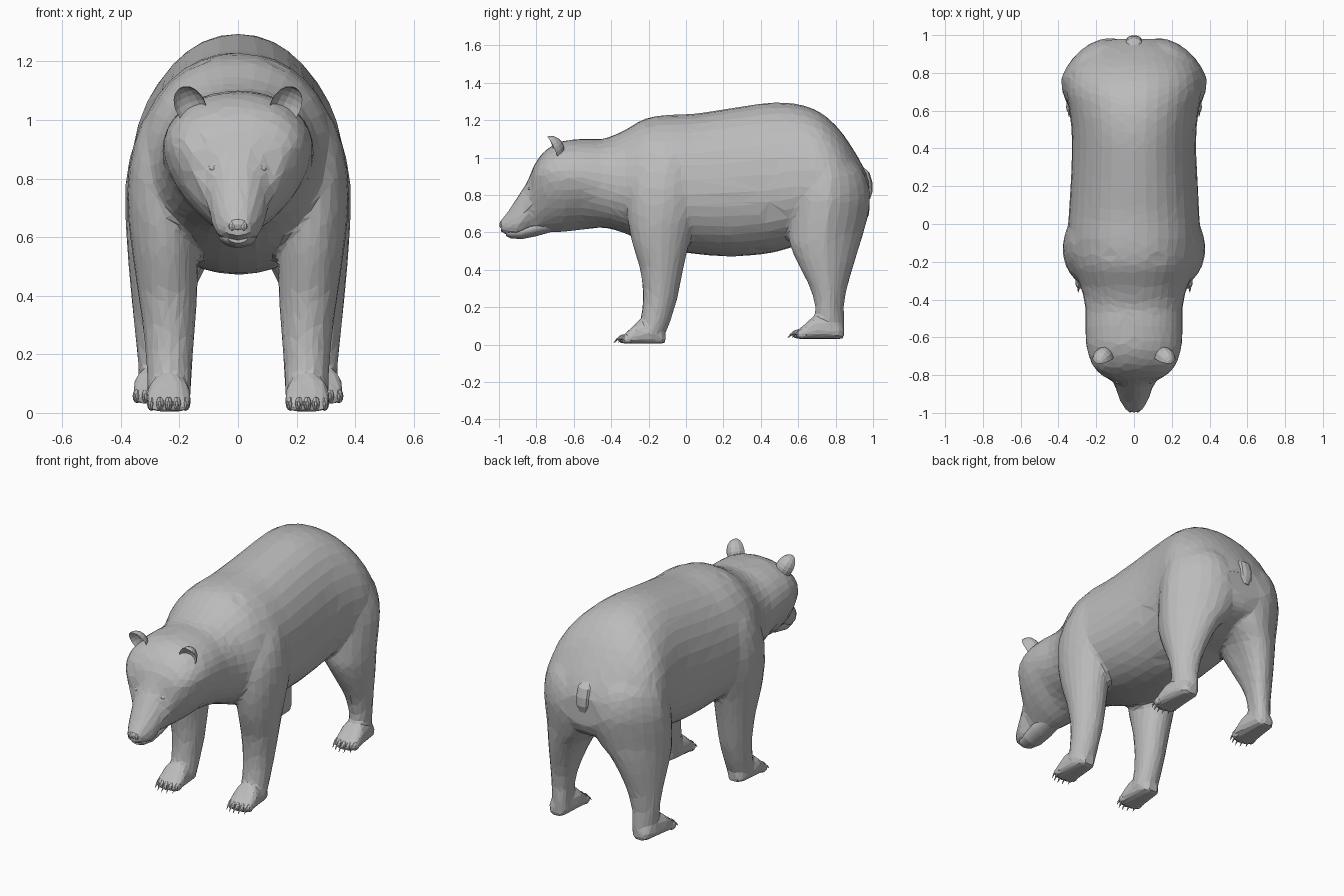
import bpy
import bmesh
import math
from mathutils import Vector, Matrix, Euler

default_cube = bpy.data.objects.get("Cube")
if default_cube:
    bpy.data.objects.remove(default_cube, do_unlink=True)

# One plain fur colour covers the whole animal
fur = bpy.data.materials.new("grey_fur")
fur.use_nodes = True
fur_colour = (0.5, 0.5, 0.5, 1.0)
fur.diffuse_color = fur_colour
shader = next(n for n in fur.node_tree.nodes if n.type == "BSDF_PRINCIPLED")
shader.inputs["Base Color"].default_value = fur_colour
shader.inputs["Roughness"].default_value = 0.9


def make_object(name, bm):
    """Turn a bmesh into a flat shaded, fur coloured object."""
    bmesh.ops.recalc_face_normals(bm, faces=bm.faces)
    mesh = bpy.data.meshes.new(name)
    bm.to_mesh(mesh)
    bm.free()
    mesh.materials.append(fur)
    obj = bpy.data.objects.new(name, mesh)
    bpy.context.collection.objects.link(obj)
    return obj


def loft(bm, rings):
    """Skin a closed tube through rings of points."""
    loops = [[bm.verts.new(p) for p in ring] for ring in rings]
    for a, b in zip(loops, loops[1:]):
        for i in range(len(a)):
            j = (i + 1) % len(a)
            bm.faces.new((a[i], a[j], b[j], b[i]))
    bm.faces.new(loops[0])
    bm.faces.new(loops[-1])


def flow(rows, steps=4):
    """Add in-between sections along a smooth curve through the rows."""
    padded = [rows[0], *rows, rows[-1]]
    result = []
    for a, b, c, d in zip(padded, padded[1:], padded[2:], padded[3:]):
        for k in range(steps):
            t = k / steps
            result.append([q + 0.5 * t * (r - p + t * (2 * p - 5 * q + 4 * r - s
                                                       + t * (3 * (q - r) + s - p)))
                           for p, q, r, s in zip(a, b, c, d)])
    return result + [rows[-1]]


def oval(count, power=1.0):
    """Points round a unit oval; a power under one makes it squarer."""
    for i in range(count):
        angle = math.tau * i / count
        c, s = math.cos(angle), math.sin(angle)
        yield (math.copysign(abs(c) ** power, c), math.copysign(abs(s) ** power, s))


def body_ring(y, low, high, width, widest, taper=1.0):
    """Upright egg-shaped section; a taper over one narrows the lower half."""
    mid = low + (high - low) * widest
    ring = []
    for u, v in oval(36):
        power = taper if v < 0 else 0.95
        u = math.copysign(abs(u) ** power, u)
        v = math.copysign(abs(v) ** power, v)
        ring.append((u * width, y, mid + v * (high - mid if v > 0 else mid - low)))
    return ring


def leg_ring(side, z, front, back, inner, outer, skew):
    """Level section of a leg; skew draws its rear towards the middle."""
    half = (outer - inner) / 2
    return [(side * (inner + half + half * (u - skew * max(v, 0))),
             (front + back) / 2 + v * (back - front) / 2, z)
            for u, v in oval(24)]


def foot_ring(side, y, low, high, x, half):
    """Upright section of a paw with a flat sole."""
    mid = low + (high - low) * 0.35
    return [(side * (x + u * half), y, mid + v * (high - mid if v > 0 else mid - low))
            for u, v in oval(14, 0.75)]


def ellipsoid(bm, centre, size, turn=(0, 0, 0), segments=12, rings=8):
    matrix = (Matrix.Translation(centre) @ Euler(turn).to_matrix().to_4x4()
              @ Matrix.Diagonal((*size, 1)))
    bmesh.ops.create_uvsphere(bm, u_segments=segments, v_segments=rings,
                              radius=1, matrix=matrix)


# Sections: y, underside, top, half width, height fraction of widest part
MUZZLE = [
    (-0.99, 0.603, 0.665, 0.04, 0.5), (-0.95, 0.585, 0.715, 0.066, 0.4),
    (-0.9, 0.58, 0.79, 0.088, 0.4),
]
HEAD = [
    (-0.855, 0.582, 0.86, 0.103, 0.45), (-0.83, 0.585, 0.915, 0.118, 0.55),
    (-0.805, 0.588, 0.97, 0.165, 0.76), (-0.75, 0.598, 1.04, 0.218, 0.7),
    (-0.66, 0.602, 1.088, 0.25, 0.62), (-0.55, 0.615, 1.1, 0.258, 0.57),
]
TRUNK = [
    (-0.44, 0.625, 1.102, 0.258, 0.52), (-0.34, 0.6, 1.14, 0.28, 0.45),
    (-0.22, 0.55, 1.207, 0.33, 0.42), (-0.1, 0.51, 1.228, 0.352, 0.42),
    (0.05, 0.485, 1.235, 0.345, 0.42), (0.25, 0.472, 1.265, 0.333, 0.42),
    (0.45, 0.49, 1.293, 0.328, 0.42), (0.6, 0.53, 1.285, 0.342, 0.42),
    (0.72, 0.55, 1.24, 0.362, 0.42), (0.82, 0.58, 1.15, 0.345, 0.42),
    (0.9, 0.61, 1.035, 0.285, 0.42), (0.95, 0.64, 0.945, 0.215, 0.45),
    (0.98, 0.7, 0.87, 0.13, 0.5),
]
# Legs: z, front, back, inner, outer
FORELEG = [
    (0.05, -0.27, -0.115, 0.16, 0.31), (0.12, -0.245, -0.085, 0.16, 0.31),
    (0.25, -0.23, -0.045, 0.15, 0.32), (0.4, -0.245, -0.015, 0.14, 0.34),
    (0.55, -0.29, 0.02, 0.135, 0.362), (0.7, -0.315, 0.065, 0.13, 0.377),
    (0.85, -0.31, 0.085, 0.13, 0.37), (1.0, -0.25, 0.06, 0.12, 0.325),
    (1.1, -0.18, 0.02, 0.1, 0.23),
]
HINDLEG = [
    (0.07, 0.685, 0.842, 0.215, 0.34), (0.12, 0.685, 0.848, 0.22, 0.34),
    (0.2, 0.69, 0.845, 0.215, 0.345), (0.3, 0.665, 0.86, 0.195, 0.355),
    (0.42, 0.605, 0.895, 0.155, 0.367), (0.52, 0.56, 0.925, 0.105, 0.376),
    (0.6, 0.545, 0.95, 0.04, 0.382), (0.7, 0.545, 0.975, 0.01, 0.386),
    (0.8, 0.555, 0.983, 0.02, 0.383), (0.92, 0.59, 0.95, 0.05, 0.355),
    (1.03, 0.65, 0.86, 0.1, 0.29),
]
# Paw sections: fraction of the length behind the toes, height, half width
PAW = [(0.0, 0.04, 0.066), (0.15, 0.07, 0.078), (0.38, 0.125, 0.076),
       (0.68, 0.12, 0.068), (0.9, 0.09, 0.056), (1.0, 0.06, 0.035)]
# Feet: toe y, length, sole z, x at heel, x at toes
FEET = {"front": (-0.345, 0.235, 0.004, 0.235, 0.237),
        "hind": (0.585, 0.26, 0.03, 0.275, 0.286)}

# Trunk, legs and paws fused into one skin
bm = bmesh.new()
spine = [(*row, taper) for rows, taper in ((MUZZLE, 0.9), (HEAD, 1.25), (TRUNK, 0.95))
         for row in rows]
loft(bm, [body_ring(*row) for row in flow(spine)])
for side in (-1, 1):
    for leg, skew in ((FORELEG, 0.1), (HINDLEG, 0.38)):
        loft(bm, [leg_ring(side, *row, skew) for row in flow(leg)])
    for toe_y, length, sole, heel_x, toe_x in FEET.values():
        loft(bm, [foot_ring(side, toe_y + t * length, sole, sole + height,
                            toe_x + (heel_x - toe_x) * t, half) for t, height, half in PAW])
    # Brow
    ellipsoid(bm, (side * 0.085, -0.79, 0.888), (0.045, 0.04, 0.03))
body = make_object("body", bm)
fuse = body.modifiers.new("fuse", "REMESH")
fuse.mode = "VOXEL"
fuse.voxel_size = 0.011
soften = body.modifiers.new("soften", "SMOOTH")
soften.factor = 0.5
soften.iterations = 9
facet = body.modifiers.new("facet", "DECIMATE")
facet.ratio = 0.03
facet.use_symmetry = True
facet.symmetry_axis = "X"

# Toes and claws
for place, (toe_y, length, sole, heel_x, toe_x) in FEET.items():
    for side, hand in ((1, "left"), (-1, "right")):
        toes, claws = bmesh.new(), bmesh.new()
        for i in range(-2, 3):
            x = side * (toe_x + i * 0.029)
            y = toe_y + 0.012 + 0.006 * i * i
            ellipsoid(toes, (x, y, sole + 0.027), (0.016, 0.032, 0.024), segments=8, rings=6)
            # Hooked claw
            path = [(0, 0.034, 0.009), (-0.025, 0.026, 0.006), (-0.042, 0.006, 0.001)]
            loft(claws, [[(x + u * r, y - 0.012 + dy, sole + dz + v * r)
                          for u, v in oval(5)] for dy, dz, r in path])
        make_object(f"{place}_{hand}_toes", toes)
        make_object(f"{place}_{hand}_claws", claws)

# Lower jaw, leaving the mouth line above it
bm = bmesh.new()
loft(bm, [body_ring(*row) for row in (
    (-0.962, 0.58, 0.612, 0.034, 0.6), (-0.94, 0.569, 0.62, 0.05, 0.6),
    (-0.88, 0.564, 0.63, 0.064, 0.6), (-0.8, 0.58, 0.66, 0.07, 0.6),
    (-0.7, 0.608, 0.67, 0.06, 0.6))])
make_object("lower_jaw", bm)

# Nose pad with nostril rims
bm = bmesh.new()
ellipsoid(bm, (0, -0.972, 0.643), (0.038, 0.026, 0.026), segments=10, rings=6)
for side in (-1, 1):
    ellipsoid(bm, (side * 0.02, -0.985, 0.637), (0.013, 0.013, 0.015), segments=8, rings=6)
make_object("nose", bm)

for side, hand in ((1, "left"), (-1, "right")):
    # Almond eyelids with the eyeball showing through
    bm = bmesh.new()
    ellipsoid(bm, (side * 0.088, -0.826, 0.834), (0.032, 0.014, 0.014),
              (0, side * 0.15, side * 0.5), segments=10, rings=6)
    make_object(f"{hand}_eyelids", bm)
    bm = bmesh.new()
    ellipsoid(bm, (side * 0.085, -0.832, 0.834), (0.014, 0.013, 0.01), segments=10)
    make_object(f"{hand}_eye", bm)

    # Cupped ear: the front of a flattened ball is pushed in
    bm = bmesh.new()
    bmesh.ops.create_uvsphere(bm, u_segments=14, v_segments=10, radius=1)
    place = (Matrix.Translation((side * 0.163, -0.702, 1.05))
             @ Euler((0.4, side * 0.35, side * 0.2)).to_matrix().to_4x4())
    for v in bm.verts:
        depth = v.co.y * 0.065 if v.co.y > 0 else -v.co.y * 0.045
        v.co = place @ Vector((v.co.x * 0.054, depth - 0.015, v.co.z * 0.075))
    make_object(f"{hand}_ear", bm)

# Short tail hanging against the rump
bm = bmesh.new()
tail_path = [(0.935, 0.95, 0.025), (0.962, 0.92, 0.04), (0.976, 0.87, 0.042),
             (0.98, 0.82, 0.038), (0.975, 0.78, 0.02)]
loft(bm, [[(u * r, y + v * r * 0.5, z) for u, v in oval(10)] for y, z, r in tail_path])
make_object("tail", bm)
